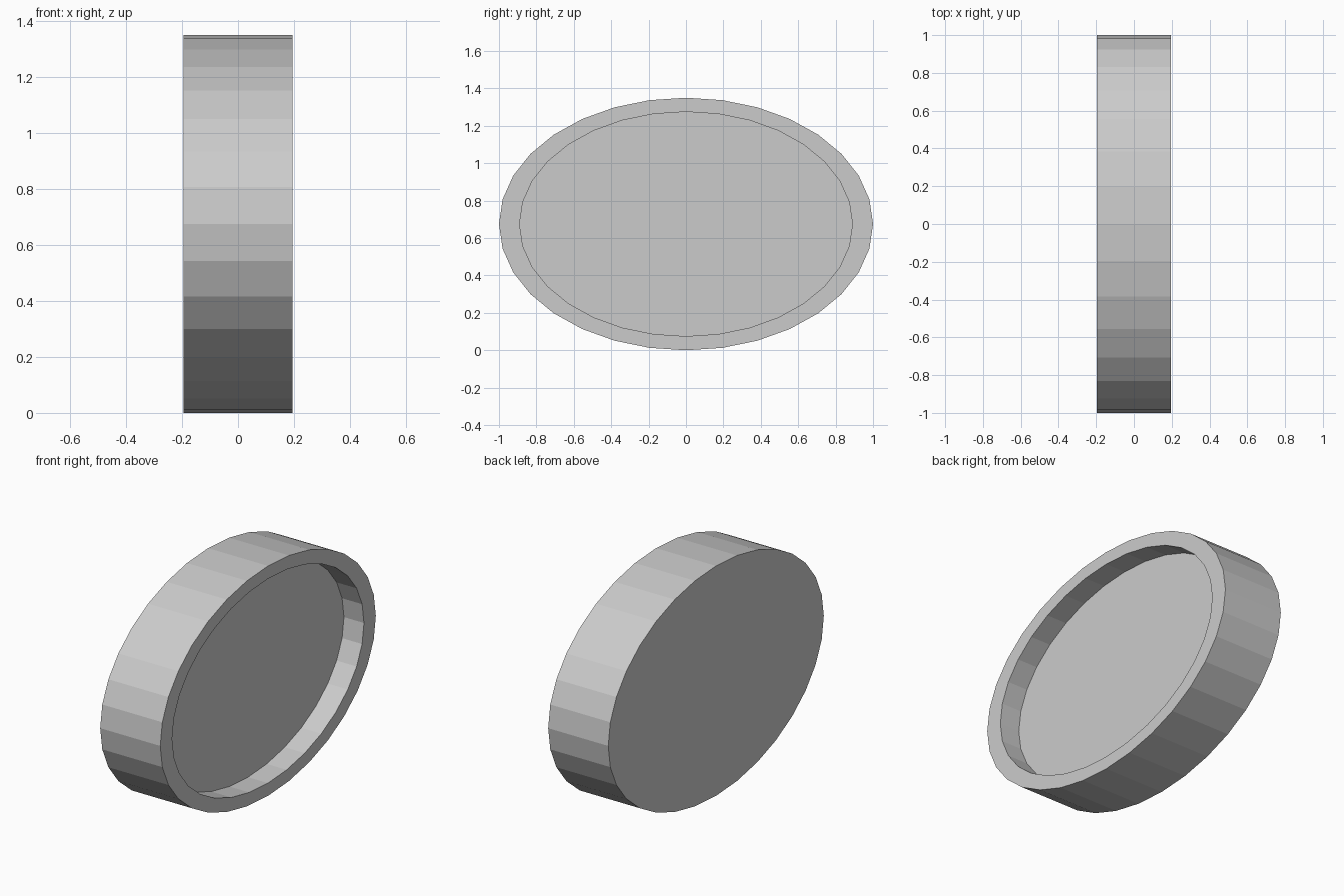
import bpy, bmesh, math

if "Cube" in bpy.data.objects:
    bpy.data.objects.remove(bpy.data.objects["Cube"])

SIDES = 32
HALF_WIDTH = 0.195
CENTER_Z = 0.675
FLOOR_X = 0.065  # depth of the shallow recess


def ellipse(bm, x, ry, rz):
    """Ring of vertices in the YZ plane, anticlockwise seen from +x."""
    steps = [2 * math.pi * i / SIDES for i in range(SIDES)]
    return [bm.verts.new((x, ry * math.cos(a), CENTER_Z + rz * math.sin(a))) for a in steps]


# Oval dish: flat back, outer wall, rim, inner wall, recessed floor
bm = bmesh.new()
rings = [ellipse(bm, *r) for r in (
    (-HALF_WIDTH, 1.0, 0.675),
    (HALF_WIDTH, 1.0, 0.675),
    (HALF_WIDTH, 0.89, 0.60),
    (FLOOR_X, 0.89, 0.60),
)]
for a, b in zip(rings, rings[1:]):
    for i in range(SIDES):
        j = (i + 1) % SIDES
        bm.faces.new((a[i], a[j], b[j], b[i]))
bm.faces.new(rings[0][::-1])
bm.faces.new(rings[-1])
bmesh.ops.recalc_face_normals(bm, faces=bm.faces)

mesh = bpy.data.meshes.new("oval_dish")
bm.to_mesh(mesh)
bm.free()
bpy.context.collection.objects.link(bpy.data.objects.new("oval_dish", mesh))
